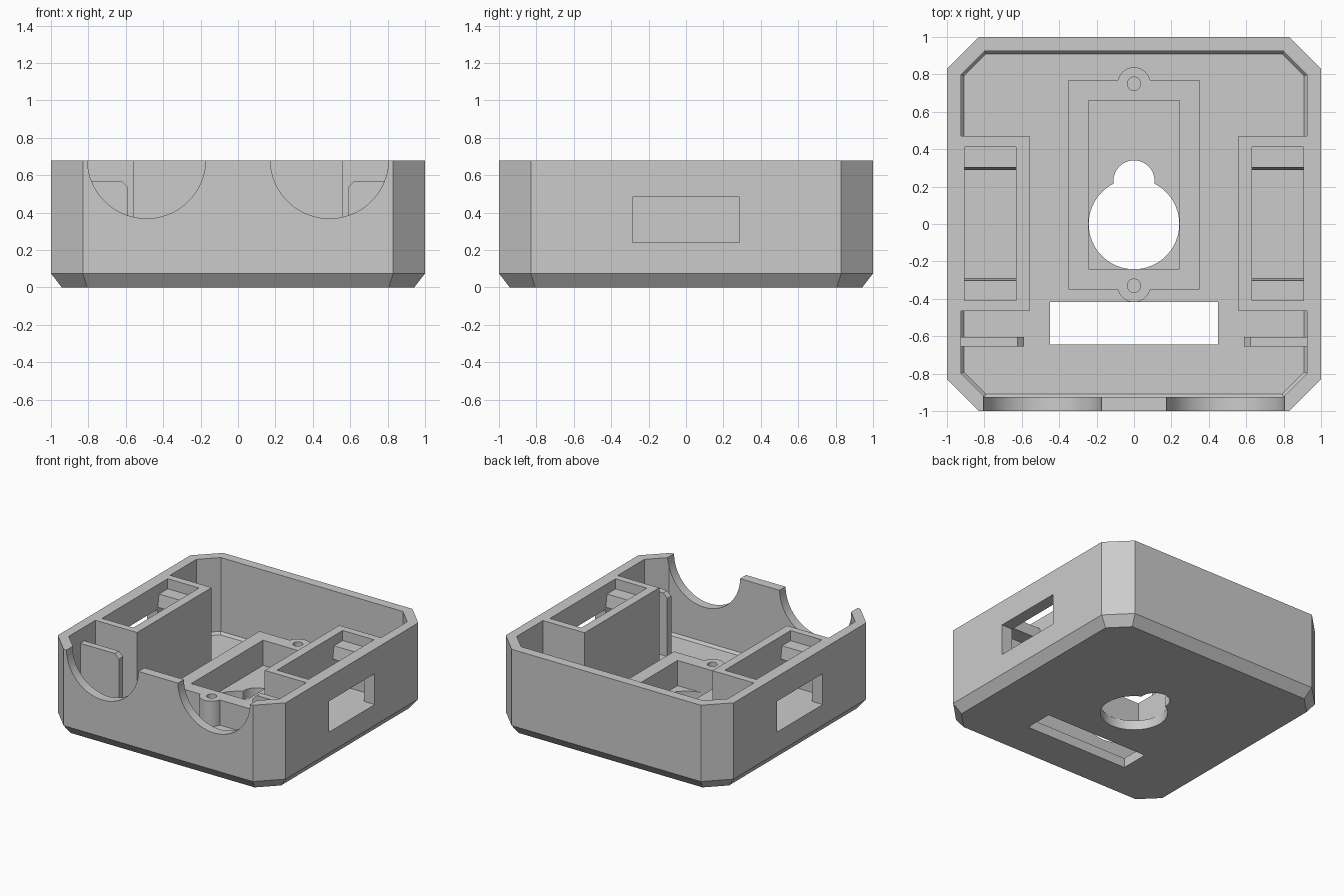
import bpy, bmesh, math

cube = bpy.data.objects.get("Cube")
if cube:
    bpy.data.objects.remove(cube, do_unlink=True)

grey = bpy.data.materials.new("matte_grey")
grey.use_nodes = True
grey.diffuse_color = (0.6, 0.6, 0.6, 1)
grey.node_tree.nodes["Principled BSDF"].inputs["Base Color"].default_value = (0.6, 0.6, 0.6, 1)

TOP, FLOOR = 0.68, 0.075


def loft(name, rings):
    """Solid skinned through closed rings of equal length."""
    bm = bmesh.new()
    loops = [[bm.verts.new(p) for p in ring] for ring in rings]
    n = len(loops[0])
    for a, b in zip(loops, loops[1:]):
        for i in range(n):
            j = (i + 1) % n
            bm.faces.new((a[i], a[j], b[j], b[i]))
    bm.faces.new(loops[0][::-1])
    bm.faces.new(loops[-1])
    bmesh.ops.recalc_face_normals(bm, faces=bm.faces)
    mesh = bpy.data.meshes.new(name)
    bm.to_mesh(mesh)
    bm.free()
    mesh.materials.append(grey)
    obj = bpy.data.objects.new(name, mesh)
    bpy.context.collection.objects.link(obj)
    return obj


def prism(name, profile, lo, hi, axis="Z"):
    place = {"X": lambda u, v, w: (w, u, v),
             "Y": lambda u, v, w: (u, w, v),
             "Z": lambda u, v, w: (u, v, w)}[axis]
    return loft(name, [[place(u, v, w) for u, v in profile] for w in (lo, hi)])


def rect(x0, x1, y0, y1):
    return [(x0, y0), (x1, y0), (x1, y1), (x0, y1)]


def arc(cx, cy, r, start=0.0, end=2 * math.pi, steps=64):
    full = end - start > 6.28
    count = steps if full else steps + 1
    return [(cx + r * math.cos(start + (end - start) * i / steps),
             cy + r * math.sin(start + (end - start) * i / steps)) for i in range(count)]


def octagon(half, z):
    k = 0.83 - (1 - half) * math.tan(math.pi / 8)
    return [(x, y, z) for x, y in ((half, -k), (half, k), (k, half), (-k, half),
                                   (-half, k), (-half, -k), (-k, -half), (k, -half))]


def cut(obj, cutters):
    """Subtract each cutter, then discard it."""
    for c in cutters:
        mod = obj.modifiers.new("cut", "BOOLEAN")
        mod.operation, mod.solver, mod.object = "DIFFERENCE", "EXACT", c
        bpy.context.view_layer.update()
        mesh = bpy.data.meshes.new_from_object(
            obj.evaluated_get(bpy.context.evaluated_depsgraph_get()))
        obj.modifiers.clear()
        obj.data = mesh
        bpy.data.objects.remove(c, do_unlink=True)
    return obj


# Open tray with chamfered corners and base
shell = loft("case_shell", [octagon(0.942, 0), octagon(1, FLOOR), octagon(1, TOP)])
cutters = [loft("cavity", [octagon(0.91, FLOOR), octagon(0.925, 0.095), octagon(0.925, 0.8)]),
           prism("base_slot", rect(-0.45, 0.45, -0.645, -0.418), -0.1, 0.2),
           prism("keyhole_large", arc(0, 0, 0.242), -0.1, 0.2),
           prism("keyhole_small", arc(0, 0.23, 0.11), -0.1, 0.2)]
for side in (-1, 1):
    cutters.append(prism("front_scoop", arc(side * 0.489, 0.685, 0.316, steps=96), -1.2, -0.8, "Y"))
    cutters.append(prism("side_window", rect(-0.285, 0.285, 0.24, 0.485),
                         side * 0.85, side * 1.2, "X"))
cut(shell, cutters)
parts = [shell]

# Raised frame around the keyhole, with a screw lug at each end
a = math.asin(0.02 / 0.088)
outline = ([(-0.35, -0.35)] + arc(0, -0.33, 0.088, math.pi + a, 2 * math.pi - a, 24)
           + [(0.35, -0.35), (0.35, 0.77)]
           + arc(0, 0.75, 0.088, a, math.pi - a, 24) + [(-0.35, 0.77)])
frame = prism("centre_frame", outline, 0.07, 0.275)
parts.append(cut(frame, [prism("frame_opening", rect(-0.242, 0.242, -0.24, 0.66), 0, 0.4),
                         prism("front_screw_hole", arc(0, -0.33, 0.036, steps=32), 0.1, 0.4),
                         prism("back_screw_hole", arc(0, 0.75, 0.036, steps=32), 0.1, 0.4)]))

for side, label in ((-1, "right"), (1, "left")):
    # Side housing with an open pocket behind the window
    housing = prism(label + "_housing",
                    rect(*sorted((side * 0.56, side * 0.925)), -0.465, 0.47), 0.07, TOP)
    pocket = rect(*sorted((side * 0.63, side * 0.905)), -0.41, 0.412)
    parts.append(cut(housing, [
        prism("pocket", pocket, 0.24, 0.8),
        prism("window", rect(-0.285, 0.285, 0.24, 0.485), side * 0.85, side * 1.2, "X")]))

    # Bevelled ledges at both ends of the pocket
    for end, name in ((-1, "front"), (1, "back")):
        profile = [(end * 0.42, 0.5), (end * 0.288, 0.5), (end * 0.303, 0.6), (end * 0.42, 0.6)]
        parts.append(prism(label + "_" + name + "_ledge", profile,
                           side * 0.625, side * 0.91, "X"))

    # Upright tab with a clipped top corner
    tab = [(side * x, z) for x, z in ((0.93, 0.07), (0.587, 0.07), (0.587, 0.535),
                                      (0.622, 0.57), (0.93, 0.57))]
    parts.append(prism(label + "_tab", tab, -0.655, -0.603, "Y"))

# Smooth the round walls, keep the edges crisp
bpy.ops.object.select_all(action="DESELECT")
for p in parts:
    p.select_set(True)
bpy.context.view_layer.objects.active = shell
bpy.ops.object.shade_smooth_by_angle(angle=math.radians(25))
